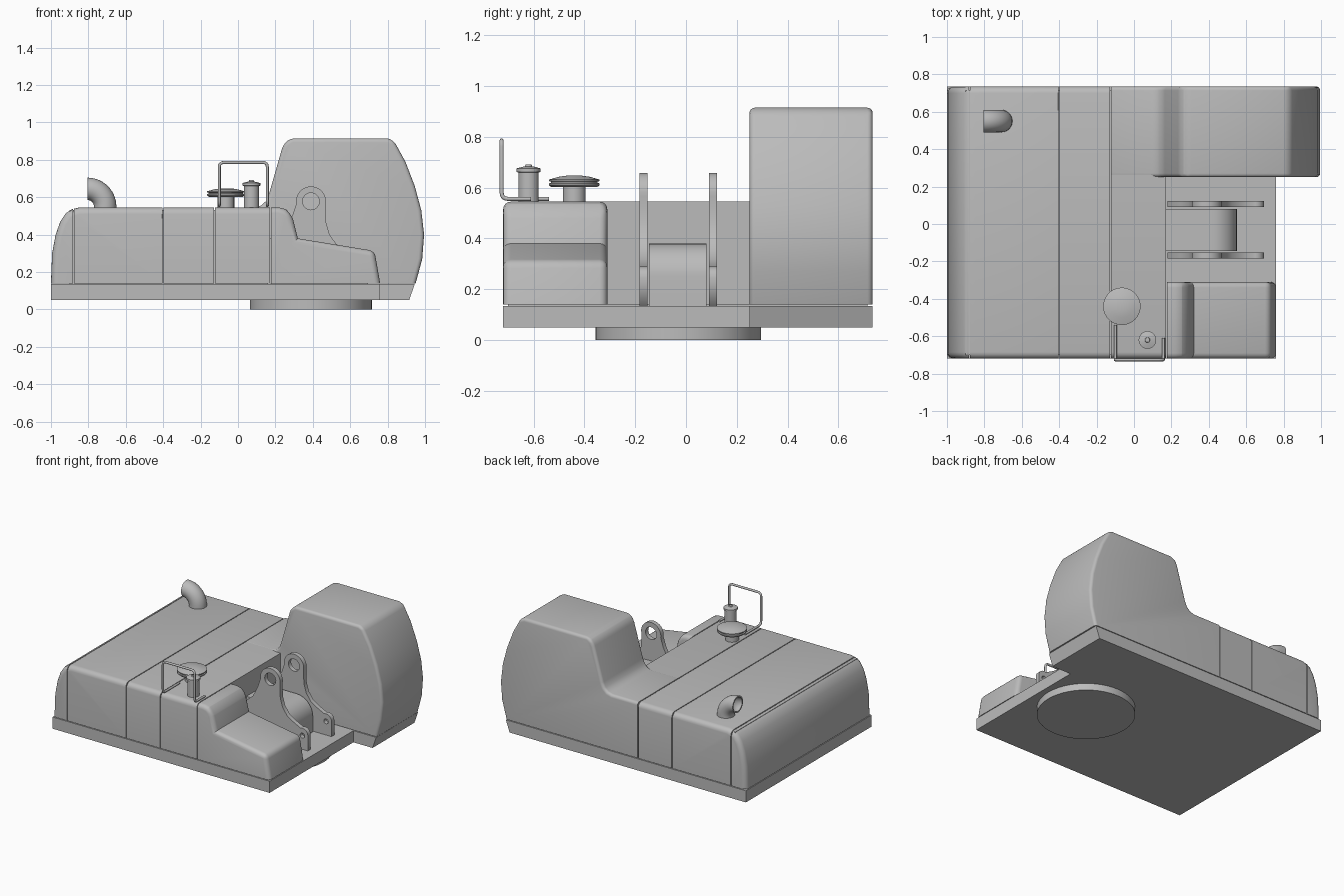
import bpy, bmesh, math
from mathutils import Vector

if "Cube" in bpy.data.objects:
    bpy.data.objects.remove(bpy.data.objects["Cube"], do_unlink=True)

grey = bpy.data.materials.new("machine grey")
grey.use_nodes = True
grey.diffuse_color = (0.5, 0.5, 0.5, 1)
grey.node_tree.nodes["Principled BSDF"].inputs["Base Color"].default_value = (0.5, 0.5, 0.5, 1)

BACK, FRONT = 0.735, -0.72
DECK, TOP = 0.14, 0.545


def finish(bm, name, angle=35):
    bmesh.ops.recalc_face_normals(bm, faces=bm.faces)
    mesh = bpy.data.meshes.new(name)
    bm.to_mesh(mesh)
    bm.free()
    mesh.materials.append(grey)
    obj = bpy.data.objects.new(name, mesh)
    bpy.context.collection.objects.link(obj)
    bpy.ops.object.select_all(action="DESELECT")
    obj.select_set(True)
    bpy.context.view_layer.objects.active = obj
    bpy.ops.object.shade_smooth_by_angle(angle=math.radians(angle))
    return obj


def prism(profile, y0, y1):
    """Extrude an x-z profile from y0 to y1."""
    bm = bmesh.new()
    face = bm.faces.new([bm.verts.new((x, y0, z)) for x, z in profile])
    out = bmesh.ops.extrude_face_region(bm, geom=[face])
    verts = [v for v in out["geom"] if isinstance(v, bmesh.types.BMVert)]
    bmesh.ops.translate(bm, verts=verts, vec=(0, y1 - y0, 0))
    bmesh.ops.recalc_face_normals(bm, faces=bm.faces)
    return bm


def soften(bm, width, joint_x=None):
    """Round the end rims and sharp ridges, leaving the floor and one joint face square."""
    low = min(v.co.z for v in bm.verts)
    chosen = []
    for e in bm.edges:
        a, b = (v.co for v in e.verts)
        on_floor = a.z < low + 1e-4 and b.z < low + 1e-4
        on_joint = joint_x is not None and max(abs(a.x - joint_x), abs(b.x - joint_x)) < 1e-4
        rim = abs(a.y - b.y) < 1e-4
        ridge = e.calc_face_angle_signed() > 0.45
        if not on_floor and not on_joint and (rim or ridge):
            chosen.append(e)
    bmesh.ops.bevel(bm, geom=chosen, offset=width, offset_type="OFFSET", segments=4,
                    profile=0.5, affect="EDGES", clamp_overlap=True)


def trim(bm, point, normal):
    """Cut away everything on the normal side of a plane and cap the opening."""
    geom = bm.verts[:] + bm.edges[:] + bm.faces[:]
    out = bmesh.ops.bisect_plane(bm, geom=geom, plane_co=point, plane_no=normal, clear_outer=True)
    rim = [e for e in out["geom_cut"] if isinstance(e, bmesh.types.BMEdge)]
    bmesh.ops.contextual_create(bm, geom=rim)


def lathe(name, centre, profile, steps=40):
    """Revolve a radius-height profile around a vertical axis."""
    bm = bmesh.new()
    verts = [bm.verts.new((r, 0, z)) for r, z in profile]
    edges = [bm.edges.new(pair) for pair in zip(verts, verts[1:])]
    bmesh.ops.spin(bm, geom=verts + edges, cent=(0, 0, 0), axis=(0, 0, 1),
                   angle=math.tau, steps=steps)
    bmesh.ops.remove_doubles(bm, verts=bm.verts, dist=1e-4)
    bmesh.ops.translate(bm, verts=bm.verts, vec=(*centre, 0))
    return finish(bm, name)


def arc(cx, cz, r, start, end, n):
    angles = [math.radians(start + (end - start) * i / n) for i in range(n + 1)]
    return [(cx + r * math.cos(a), cz + r * math.sin(a)) for a in angles]


def box(name, x0, x1, y0, y1, z0, z1):
    return finish(prism([(x0, z0), (x1, z0), (x1, z1), (x0, z1)], y0, y1), name)


# Turntable and floor plate
lathe("turntable", (0.39, -0.03), [(0, 0), (0.326, 0), (0.326, 0.06), (0, 0.06)], 64)
box("floor_plate", -1, 0.76, FRONT, BACK, 0.05, 0.135)
finish(prism([(0.76, 0.05), (0.915, 0.05), (0.945, 0.135), (0.76, 0.135)], 0.25, BACK), "cab_floor")

# Engine hood panels around a slightly smaller core
hood = [(-1, DECK), (-0.994, 0.3), (-0.975, 0.4), (-0.95, 0.47), (-0.92, 0.515),
        (-0.89, 0.535), (-0.85, TOP), (0.17, TOP), (0.17, DECK)]
joints = [-1.1, -0.88, -0.402, -0.125, 0.3]
gap = 0.003
for i, (left, right) in enumerate(zip(joints, joints[1:])):
    bm = prism(hood, FRONT, BACK)
    soften(bm, 0.035, joint_x=0.17)
    if left > -1:
        trim(bm, (left + gap, 0, 0), (-1, 0, 0))
    if right < 0.17:
        trim(bm, (right - gap, 0, 0), (1, 0, 0))
    else:
        trim(bm, (0, 0.5, 0), (0, 1, 0))
    finish(bm, f"hood_panel_{i + 1}")
box("hood_core", -0.9, 0.16, FRONT + 0.02, BACK - 0.02, 0.1, TOP - 0.014)

# Stepped front wing
wing = [(0.176, DECK), (0.176, TOP), (0.22, TOP), (0.255, 0.536), (0.28, 0.515), (0.295, 0.48),
        (0.32, 0.38), (0.73, 0.313), (0.76, DECK)]
bm = prism(wing, FRONT, -0.31)
soften(bm, 0.03, joint_x=0.176)
finish(bm, "front_wing")

# Cab, blended into the hood behind it
left_x = joints[3] + gap
cab = [(left_x, DECK), (left_x, TOP + 0.001), (0.09, TOP + 0.001), (0.125, 0.556), (0.15, 0.58),
       (0.165, 0.615), (0.235, 0.86), (0.25, 0.892), (0.285, 0.915), (0.80, 0.915), (0.835, 0.9),
       (0.895, 0.79), (0.945, 0.66), (0.98, 0.53), (0.995, 0.4), (0.985, 0.27), (0.95, DECK)]
bm = prism(cab, 0.25, BACK)
soften(bm, 0.035, joint_x=left_x)
finish(bm, "cab")

# Boom brackets with pin holes
bracket = ([(0.18, 0.13), (0.695, 0.13), (0.695, 0.245)]
           + arc(0.65, 0.245, 0.045, 20, 110, 5)
           + [(0.57, 0.32), (0.525, 0.35), (0.49, 0.4), (0.472, 0.46), (0.468, 0.52)]
           + arc(0.39, 0.578, 0.08, -10, 190, 16)
           + [(0.29, 0.5), (0.25, 0.42), (0.18, 0.36)])
holes = [(0.39, 0.578, 0.045), (0.65, 0.235, 0.018)]
for name, y in (("front_bracket", -0.168), ("back_bracket", 0.106)):
    curve = bpy.data.curves.new(name, "CURVE")
    curve.dimensions = "2D"
    curve.fill_mode = "BOTH"
    curve.extrude = 0.016
    for loop in [bracket] + [arc(x, z, r, 0, 345, 23) for x, z, r in holes]:
        spline = curve.splines.new("POLY")
        spline.points.add(len(loop) - 1)
        spline.use_cyclic_u = True
        for p, (x, z) in zip(spline.points, loop):
            p.co = (x, z, 0, 1)
    curve.materials.append(grey)
    plate = bpy.data.objects.new(name, curve)
    plate.location.y = y
    plate.rotation_euler.x = math.pi / 2
    bpy.context.collection.objects.link(plate)

# Rounded housing between the brackets
housing = [(0.17, 0.13), (0.55, 0.13)] + arc(0.42, 0.25, 0.13, 0, 90, 10) + [(0.17, 0.38)]
finish(prism(housing, -0.145, 0.08), "boom_housing")

# Exhaust: open bent pipe
bm = bmesh.new()
path = [(-0.71, 0.54, 0)] + [(x, z, a) for a, (x, z) in
        zip(range(0, 91, 10), arc(-0.805, 0.55, 0.095, 0, 90, 9))]
stations = [(p, 0.06) for p in path] + [(p, 0.05) for p in reversed(path)]
rings = []
for (x, z, a), r in stations:
    a = math.radians(a)
    across = Vector((math.cos(a), 0, math.sin(a)))
    rings.append([bm.verts.new(Vector((x, 0.55, z)) + r * (across * math.cos(t) + Vector((0, math.sin(t), 0))))
                  for t in (math.tau * k / 28 for k in range(28))])
for a, b in zip(rings, rings[1:]):
    for k in range(28):
        m = (k + 1) % 28
        bm.faces.new((a[k], a[m], b[m], b[k]))
finish(bm, "exhaust")

# Air intake mushroom and filler cap
lathe("air_intake", (-0.065, -0.44),
      [(0, 0.54), (0.045, 0.54), (0.045, 0.602), (0.09, 0.602), (0.1, 0.61), (0.1, 0.617), (0.092, 0.619),
       (0.092, 0.624), (0.1, 0.626), (0.1, 0.632), (0.06, 0.643), (0.025, 0.648), (0, 0.648)])
lathe("filler_cap", (0.072, -0.62),
      [(0, 0.54), (0.04, 0.54), (0.04, 0.66), (0.047, 0.662), (0.047, 0.676), (0.025, 0.682),
       (0.014, 0.684), (0.012, 0.691), (0, 0.692)])

# Hand rail with rounded bends
corners = [Vector(p) for p in ((-0.1, -0.54, 0.556), (-0.1, -0.726, 0.556), (-0.1, -0.726, 0.786),
                               (0.157, -0.726, 0.786), (0.157, -0.726, 0.556), (0.157, -0.61, 0.556))]
points = [corners[0]]
for before, here, after in zip(corners, corners[1:], corners[2:]):
    a = here + (before - here).normalized() * 0.025
    b = here + (after - here).normalized() * 0.025
    for t in (0, 0.25, 0.5, 0.75, 1):
        points.append(a * (1 - t) ** 2 + here * 2 * t * (1 - t) + b * t ** 2)
points.append(corners[-1])
rail = bpy.data.curves.new("hand_rail", "CURVE")
rail.dimensions = "3D"
rail.bevel_depth = 0.008
rail.use_fill_caps = True
spline = rail.splines.new("POLY")
spline.points.add(len(points) - 1)
for p, co in zip(spline.points, points):
    p.co = (*co, 1)
rail.materials.append(grey)
bpy.context.collection.objects.link(bpy.data.objects.new("hand_rail", rail))
